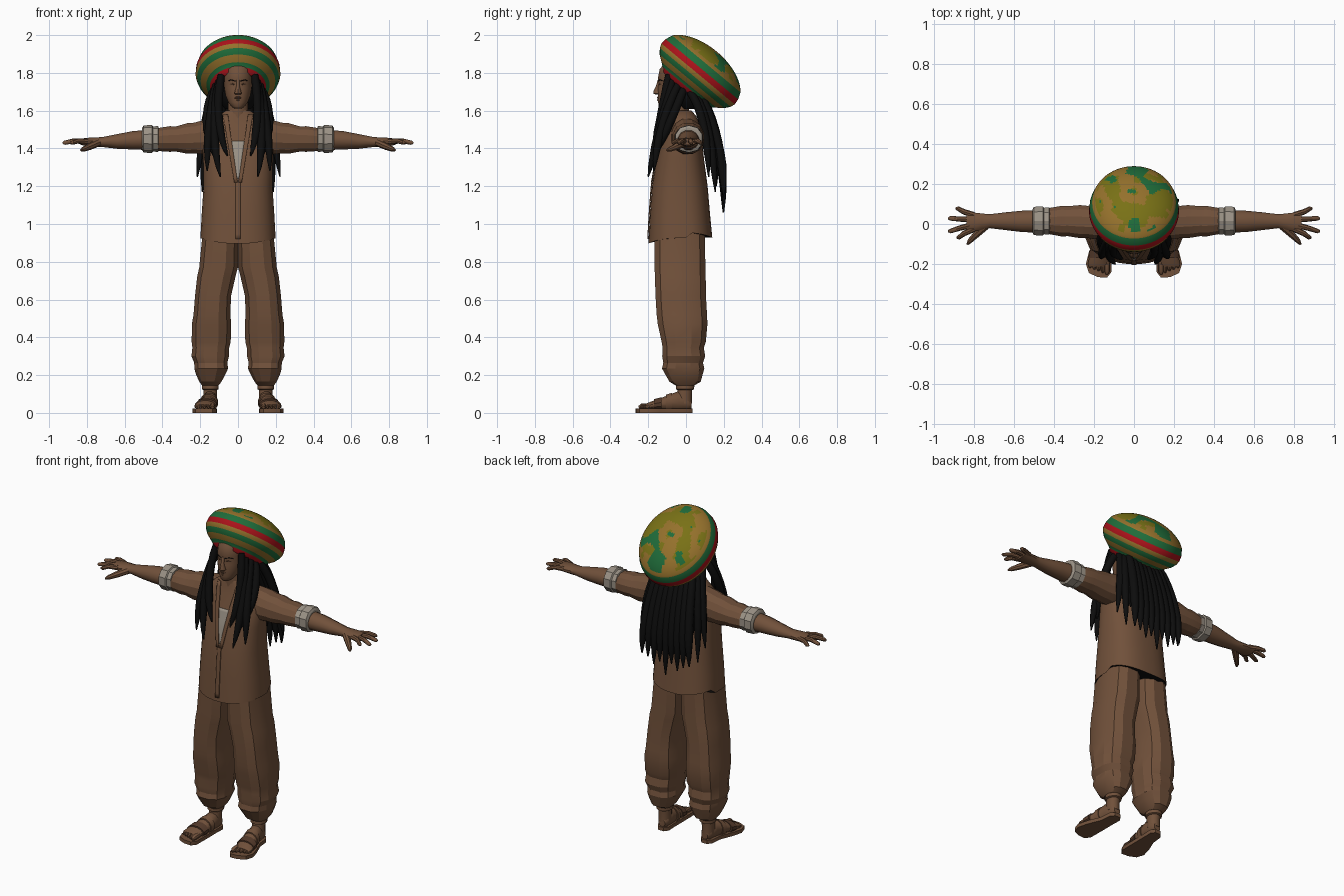
import bpy, bmesh, math, random
from mathutils import Vector, noise

random.seed(4)

COLORS = {
    "brown": (0.165, 0.082, 0.043), "dark_brown": (0.09, 0.043, 0.024),
    "black": (0.004, 0.004, 0.004), "red": (0.40, 0.006, 0.010),
    "green": (0.014, 0.15, 0.042), "gold": (0.30, 0.165, 0.025),
    "olive": (0.19, 0.165, 0.008), "grey": (0.33, 0.29, 0.24),
}
MATS = {}
for key, c in COLORS.items():
    MATS[key] = bpy.data.materials.new(key)
    MATS[key].diffuse_color = (*c, 1)


def finish(name, bm, mats, angle=40):
    bmesh.ops.recalc_face_normals(bm, faces=bm.faces)
    me = bpy.data.meshes.new(name)
    bm.to_mesh(me)
    bm.free()
    ob = bpy.data.objects.new(name, me)
    bpy.context.collection.objects.link(ob)
    for m in mats:
        me.materials.append(MATS[m])
    bpy.ops.object.select_all(action='DESELECT')
    bpy.context.view_layer.objects.active = ob
    ob.select_set(True)
    bpy.ops.object.shade_smooth_by_angle(angle=math.radians(angle))
    return ob


def skin_rings(bm, rings, caps=True):
    """Bridge lists of points into a closed skin."""
    vs = [[bm.verts.new(p) for p in r] for r in rings]
    n = len(vs[0])
    for a, b in zip(vs, vs[1:]):
        for i in range(n):
            bm.faces.new((a[i], a[(i + 1) % n], b[(i + 1) % n], b[i]))
    if caps:
        bm.faces.new(vs[0])
        bm.faces.new(vs[-1])


def sup(v, e):
    return math.copysign(abs(v) ** (2 / e), v)


def loft(name, mat, axis, rings, n=16, e=2.0, angle=40):
    """rings: position along axis, two centres, two radii."""
    bm = bmesh.new()
    out = []
    for p, c1, c2, r1, r2 in rings:
        pts = []
        for i in range(n):
            a = math.tau * (i + 0.5) / n
            q = [c1 + r1 * sup(math.cos(a), e), c2 + r2 * sup(math.sin(a), e)]
            q.insert(axis, p)
            pts.append(q)
        out.append(pts)
    skin_rings(bm, out)
    return finish(name, bm, [mat], angle)


def tube(bm, pts, radii, n=8):
    pts = [Vector(p) for p in pts]
    rings = []
    for i, p in enumerate(pts):
        t = (pts[min(i + 1, len(pts) - 1)] - pts[max(i - 1, 0)]).normalized()
        ref = Vector((0, 1, 0)) if abs(t.y) < 0.8 else Vector((0, 0, 1))
        u = t.cross(ref).normalized()
        w = t.cross(u)
        rings.append([p + radii[i] * (u * math.cos(math.tau * k / n) + w * math.sin(math.tau * k / n))
                      for k in range(n)])
    skin_rings(bm, rings)


# Jacket body
TORSO = [(0.905, 0, -0.03, 0.20, 0.17), (1.05, 0, -0.032, 0.193, 0.16), (1.2, 0, -0.033, 0.183, 0.148),
         (1.35, 0, -0.03, 0.185, 0.125), (1.45, 0, -0.022, 0.19, 0.108), (1.52, 0, -0.015, 0.175, 0.09),
         (1.57, 0, -0.02, 0.11, 0.075), (1.60, 0, -0.03, 0.065, 0.06)]
EXP = 2.5
jacket = loft("jacket", "brown", 2, TORSO, 32, EXP)
for v in jacket.data.vertices:                       # hem hangs lower at the front
    if v.co.z < 0.95:
        v.co.z += 0.03 * (abs(v.co.x) / 0.2) ** 2 + (0.02 if v.co.y > 0 else -0.01)
jacket.data.materials.append(MATS["black"])
for f in jacket.data.polygons:                       # shadowed opening under the hem
    if f.normal.z < -0.8 and f.center.z < 1:
        f.material_index = 1


def front_y(x, z):
    for a, b in zip(TORSO, TORSO[1:]):
        if z <= b[0] or b is TORSO[-1]:
            t = (z - a[0]) / (b[0] - a[0])
            cy, rx, ry = (a[k] + (b[k] - a[k]) * t for k in (2, 3, 4))
            return cy - ry * max(0, 1 - abs(x / rx) ** EXP) ** (1 / EXP)


def chest_plate(name, mat, z0, z1, left, right, off, rows=12, cols=4):
    """Thin sheet following the chest between two x(t) edges."""
    bm = bmesh.new()
    grid = []
    for r in range(rows + 1):
        t = r / rows
        z = z0 + (z1 - z0) * t
        xs = [left(t) + (right(t) - left(t)) * c / cols for c in range(cols + 1)]
        grid.append([bm.verts.new((x, front_y(x, z) - off, z)) for x in xs])
    for a, b in zip(grid, grid[1:]):
        for c in range(cols):
            bm.faces.new((a[c], a[c + 1], b[c + 1], b[c]))
    ob = finish(name, bm, [mat])
    sol = ob.modifiers.new("thickness", 'SOLIDIFY')
    sol.thickness = 0.006


chest_plate("undershirt", "grey", 1.24, 1.44, lambda t: -0.004 - 0.038 * t, lambda t: 0.004 + 0.038 * t, 0.004)
chest_plate("jacket_placket", "brown", 0.92, 1.24, lambda t: -0.012, lambda t: 0.012, 0.006)
for s, side in ((-1, "left"), (1, "right")):
    chest_plate("lapel_" + side, "brown", 1.22, 1.58, lambda t: s * (0.002 + 0.052 * t),
                lambda t: s * (0.02 + 0.06 * t), 0.008)

# Limbs, mirrored
for s, side in ((-1, "left"), (1, "right")):
    loft("sleeve_" + side, "brown", 0, [(s * x, *r) for x, *r in (
        (0.07, 0, 1.47, 0.07, 0.09), (0.14, 0.005, 1.465, 0.085, 0.093), (0.20, 0.01, 1.458, 0.088, 0.09),
        (0.23, 0.01, 1.455, 0.083, 0.084), (0.27, 0.012, 1.453, 0.085, 0.083), (0.33, 0.014, 1.45, 0.077, 0.068),
        (0.36, 0.014, 1.45, 0.079, 0.07), (0.43, 0.015, 1.447, 0.066, 0.062))], 12, 2.2, 25)
    loft("cuff_" + side, "grey", 0, [(s * x, *r) for x, *r in (
        (0.42, 0.015, 1.45, 0.062, 0.06), (0.423, 0.015, 1.45, 0.071, 0.069), (0.45, 0.015, 1.45, 0.069, 0.066),
        (0.455, 0.015, 1.45, 0.076, 0.074), (0.50, 0.015, 1.45, 0.074, 0.072), (0.507, 0.015, 1.45, 0.06, 0.06))],
         10, 2.2, 20)
    loft("forearm_" + side, "brown", 0, [(s * x, *r) for x, *r in (
        (0.48, 0.013, 1.445, 0.058, 0.055), (0.56, 0.013, 1.443, 0.055, 0.05), (0.64, 0.014, 1.437, 0.046, 0.04),
        (0.72, 0.014, 1.434, 0.036, 0.027), (0.76, 0.012, 1.434, 0.042, 0.025), (0.80, 0.01, 1.435, 0.049, 0.022),
        (0.835, 0.01, 1.435, 0.05, 0.017))], 12)
    bm = bmesh.new()
    for y0, x1, y1 in ((0.045, 0.89, 0.078), (0.022, 0.928, 0.028), (-0.004, 0.928, -0.036), (-0.026, 0.885, -0.068)):
        xm, ym = (0.81 + x1) / 2, (y0 + y1) / 2
        tube(bm, [(s * 0.80, y0, 1.437), (s * xm, ym, 1.44), (s * (x1 - 0.01), y1, 1.43), (s * x1, y1, 1.428)],
             [0.015, 0.0135, 0.011, 0.005])
    tube(bm, [(s * 0.74, -0.01, 1.43), (s * 0.785, -0.05, 1.41), (s * 0.82, -0.085, 1.395), (s * 0.832, -0.102, 1.39)],
         [0.02, 0.018, 0.013, 0.005])
    finish("fingers_" + side, bm, ["brown"])

    # Baggy trouser leg with bunched folds near the ankle
    loft("trouser_leg_" + side, "brown", 2, [(z, s * cx, *r) for z, cx, *r in (
        (0.145, 0.147, -0.005, 0.045, 0.05), (0.165, 0.146, -0.005, 0.06, 0.085), (0.20, 0.145, -0.01, 0.078, 0.10),
        (0.235, 0.142, -0.015, 0.092, 0.115), (0.265, 0.144, -0.015, 0.09, 0.108), (0.30, 0.147, -0.012, 0.102, 0.117),
        (0.345, 0.144, -0.015, 0.10, 0.112), (0.375, 0.142, -0.012, 0.106, 0.12), (0.47, 0.14, -0.018, 0.107, 0.135),
        (0.52, 0.138, -0.022, 0.10, 0.137), (0.62, 0.132, -0.028, 0.098, 0.137), (0.72, 0.115, -0.03, 0.104, 0.138),
        (0.77, 0.103, -0.032, 0.105, 0.138), (0.96, 0.092, -0.033, 0.097, 0.137))], 12, 2.6, 22)

    # Foot, sandal and toes
    loft("ankle_" + side, "brown", 2, [(0.05, s * 0.147, -0.01, 0.036, 0.042), (0.10, s * 0.147, -0.008, 0.036, 0.04),
                                       (0.19, s * 0.147, 0, 0.04, 0.042)], 12)
    loft("ankle_band_" + side, "brown", 2, [(0.122, s * 0.147, -0.005, 0.04, 0.044), (0.126, s * 0.147, -0.005, 0.046, 0.05),
                                            (0.155, s * 0.147, -0.004, 0.046, 0.05)], 12)
    foot = ((0.028, 0.145, 0.045, 0.022, 0.022), (0.01, 0.146, 0.052, 0.034, 0.04), (-0.04, 0.149, 0.062, 0.038, 0.055),
            (-0.09, 0.156, 0.053, 0.044, 0.044), (-0.15, 0.168, 0.043, 0.053, 0.03), (-0.20, 0.177, 0.035, 0.055, 0.02),
            (-0.215, 0.18, 0.033, 0.045, 0.013))
    loft("foot_" + side, "brown", 1, [(y, s * cx, *r) for y, cx, *r in foot], 12)
    for label, i, w in (("rear", 3, 0.015), ("toe", 4, 0.02)):
        y, cx, cz, rx, rz = foot[i]
        loft(f"sandal_{label}_strap_" + side, "dark_brown" if i == 4 else "brown", 1,
             [(y - w, s * (cx + 0.002), cz - 0.003, rx + 0.006, rz + 0.004),
              (y + w, s * (cx - 0.003), cz + 0.002, rx + 0.004, rz + 0.009)], 12)
    bm = bmesh.new()
    for k in range(5):
        x, y = 0.135 + 0.021 * k, -0.25 + 0.008 * k
        r = 0.015 if k == 0 else 0.0105
        tube(bm, [(s * x, -0.19, 0.036), (s * x, y + 0.015, 0.034), (s * x, y, 0.029)], [r, r, r * 0.5])
    finish("toes_" + side, bm, ["brown"])
    outline = [(0.128, 0.034), (0.165, 0.034), (0.185, 0.01), (0.192, -0.06), (0.225, -0.14), (0.24, -0.2),
               (0.225, -0.245), (0.18, -0.265), (0.135, -0.268), (0.113, -0.24), (0.112, -0.15), (0.112, -0.04), (0.11, 0.01)]
    bm = bmesh.new()
    skin_rings(bm, [[(s * x, y, z) for x, y in outline] for z in (0, 0.022)])
    finish("sandal_sole_" + side, bm, ["brown"])

# Head and neck
loft("neck", "brown", 2, [(1.48, 0, -0.04, 0.075, 0.06), (1.58, 0, -0.04, 0.056, 0.056), (1.68, 0, -0.045, 0.052, 0.06)], 14)
loft("head", "brown", 2, [(1.612, 0, -0.115, 0.02, 0.022), (1.622, 0, -0.108, 0.034, 0.036), (1.645, 0, -0.09, 0.052, 0.058),
                          (1.68, 0, -0.072, 0.066, 0.077), (1.72, 0, -0.06, 0.073, 0.09), (1.745, 0, -0.054, 0.075, 0.09),
                          (1.77, 0, -0.05, 0.077, 0.1), (1.82, 0, -0.04, 0.077, 0.1), (1.88, 0, -0.02, 0.055, 0.07)], 24, 2.1, 60)
loft("nose", "brown", 2, [(1.685, 0, -0.145, 0.012, 0.012), (1.69, 0, -0.15, 0.021, 0.023), (1.703, 0, -0.15, 0.017, 0.022),
                          (1.73, 0, -0.147, 0.009, 0.012), (1.765, 0, -0.143, 0.009, 0.006)], 10)
loft("upper_lip", "dark_brown", 0, [(-0.026, -0.136, 1.667, 0.003, 0.002), (-0.008, -0.149, 1.669, 0.006, 0.006),
                                    (0.008, -0.149, 1.669, 0.006, 0.006), (0.026, -0.136, 1.667, 0.003, 0.002)], 8)
loft("lower_lip", "brown", 0, [(-0.023, -0.136, 1.662, 0.003, 0.002), (0, -0.146, 1.656, 0.008, 0.006),
                               (0.023, -0.136, 1.662, 0.003, 0.002)], 8)
for s, side in ((-1, "left"), (1, "right")):
    loft("eye_" + side, "dark_brown", 0, [(s * 0.016, -0.14, 1.738, 0.003, 0.002), (s * 0.03, -0.136, 1.74, 0.006, 0.006),
                                          (s * 0.046, -0.125, 1.739, 0.003, 0.002)], 8)
    loft("eyebrow_" + side, "black", 0, [(s * 0.014, -0.146, 1.757, 0.004, 0.002), (s * 0.035, -0.139, 1.763, 0.004, 0.0035),
                                         (s * 0.054, -0.122, 1.758, 0.004, 0.001)], 6)

# Hair: cap plus tapered locks
loft("hair_cap", "black", 2, [(1.61, 0, 0.03, 0.07, 0.055), (1.65, 0, 0.025, 0.105, 0.085), (1.71, 0, 0.02, 0.125, 0.10),
                              (1.80, 0, 0.02, 0.11, 0.09)], 20)


def lock(bm, a, b, c, r):
    a, b, c = Vector(a), Vector(b), Vector(c)
    ts = [i / 9 for i in range(10)]
    pts = [a * (2 * (t - 0.5) * (t - 1)) + b * (4 * t * (1 - t)) + c * (2 * t * (t - 0.5)) for t in ts]
    tube(bm, pts, [r * (0.85 if t < 0.05 else 1 if t < 0.7 else 1 - 2.2 * (t - 0.7) if t < 0.99 else 0.15) for t in ts])


bm = bmesh.new()
for s in (-1, 1):
    for a, b, c in (((0.088, -0.09, 1.79), (0.102, -0.135, 1.56), (0.06, -0.175, 1.36)),
                    ((0.10, -0.07, 1.76), (0.125, -0.14, 1.5), (0.10, -0.20, 1.25)),
                    ((0.115, -0.04, 1.74), (0.152, -0.125, 1.52), (0.165, -0.17, 1.28)),
                    ((0.12, -0.01, 1.72), (0.165, -0.075, 1.56), (0.135, -0.165, 1.36)),
                    ((0.125, 0.02, 1.70), (0.175, 0.09, 1.53), (0.222, 0.12, 1.25)),
                    ((0.115, 0.05, 1.68), (0.165, 0.12, 1.48), (0.19, 0.155, 1.17))):
        lock(bm, (s * a[0], *a[1:]), (s * b[0], *b[1:]), (s * (c[0] + random.uniform(-.008, .008)), *c[1:]), 0.022)
for i in range(9):
    k = (i - 4) / 4
    tip = 1.06 + 0.09 * abs(k) + random.uniform(0, 0.06) * (i % 2)
    lock(bm, (0.11 * k, 0.09, 1.66), (0.145 * k, 0.175, 1.40), (0.16 * k, 0.198, tip), 0.024)
    lock(bm, (0.11 * k + 0.01, 0.06, 1.65), (0.14 * k, 0.135, 1.45), (0.15 * k + 0.01, 0.16, tip + 0.14), 0.022)
finish("hair_locks", bm, ["black"], 60)

# Slouchy knitted hat, revolved about a tilted axis; bands follow the height along the axis
bands = ["red", "green", "gold", "green", "gold", "red", "green", "gold", "olive", "black"]
profile = [(-0.07, 0.0, 9), (-0.075, 0.125, 0), (-0.108, 0.145, 0), (-0.104, 0.158, 0), (-0.085, 0.168, 1),
           (-0.07, 0.188, 2), (-0.045, 0.222, 3), (-0.018, 0.243, 4), (0.006, 0.252, 5), (0.038, 0.249, 6)]
for i in range(24):
    a = math.radians(23 + 67 * i / 24)
    profile.append((0.02 + 0.14 * math.sin(a), 0.255 * math.cos(a), 7 if i < 3 else 8))
center, N, T = Vector((0, 0.06, 1.79)), Vector((0, 0.64, 0.77)), Vector((0, 0.77, -0.64))
bm = bmesh.new()
SEG = 72
rings = [[center + N * h + T * (max(r, 0.001) * math.cos(math.tau * k / SEG)) +
          Vector((0.89 * max(r, 0.001) * math.sin(math.tau * k / SEG), 0, 0)) for k in range(SEG)] for h, r, _ in profile]
skin_rings(bm, rings)
bm.faces.ensure_lookup_table()
for i, f in enumerate(bm.faces):
    row = min(i // SEG, len(profile) - 1)
    f.material_index = profile[row][2]
    if f.material_index == 8:                        # blotchy crown
        c = f.calc_center_median()
        g = noise.noise(c * 11 + Vector((3.1, 0.4, 7.7)))
        f.material_index = 1 if g > 0.24 else 2 if noise.noise(c * 13) > 0.04 else 8
finish("knitted_hat", bm, bands, 50)
